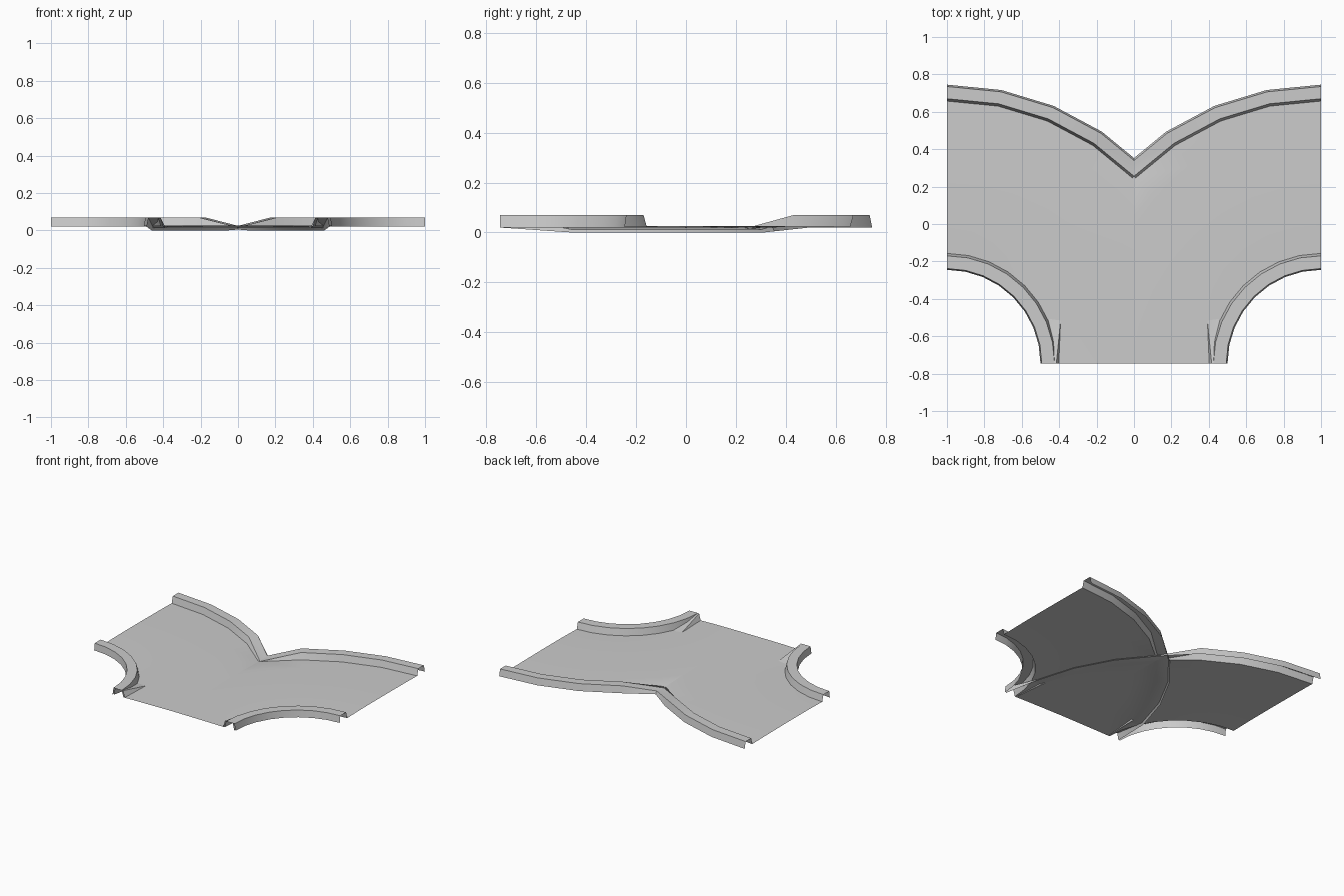
import bpy, bmesh
from math import sin, cos, radians

if "Cube" in bpy.data.objects:
    bpy.data.objects.remove(bpy.data.objects["Cube"])

CX, CY, STEPS = 1.0, -0.745, 8

# cross-section across the track as (radius, height)
INNER_CURB = [(0.50, 0.020), (0.507, 0.07), (0.575, 0.07), (0.588, 0.022)]
ROAD = [(0.72, 0.025), (0.86, 0.026), (1.00, 0.026), (1.14, 0.025), (1.27, 0.024)]
OUTER_CURB = [(1.402, 0.022), (1.415, 0.07), (1.48, 0.07), (1.49, 0.020)]
# the outer curb is squashed under the other lane where the lanes cross
SQUASHED = [0.019, 0.014, 0.012, 0.0]


def build_lane():
    bm = bmesh.new()
    rows = []
    for i in range(STEPS + 1):
        a = radians(90 * i / STEPS)
        outer = OUTER_CURB
        if 4 <= i <= 7:
            outer = [(r, z) for (r, _), z in zip(OUTER_CURB, SQUASHED)]
        rows.append([bm.verts.new((CX - r * sin(a), CY + r * cos(a), z))
                     for r, z in INNER_CURB + ROAD + outer])
    for p, q in zip(rows, rows[1:]):
        for k in range(len(p) - 1):
            bm.faces.new((p[k], p[k + 1], q[k + 1], q[k]))
    bmesh.ops.recalc_face_normals(bm, faces=bm.faces)
    # make the sheet face upward
    if sum(f.normal.z * f.calc_area() for f in bm.faces) < 0:
        bmesh.ops.reverse_faces(bm, faces=bm.faces)
    me = bpy.data.meshes.new("track_lanes")
    bm.to_mesh(me)
    bm.free()
    return me


# curved lane to the right, mirrored to make the fork
track = bpy.data.objects.new("track_lanes", build_lane())
bpy.context.collection.objects.link(track)
mirror = track.modifiers.new("Mirror", 'MIRROR')
mirror.use_mirror_merge = False
bpy.context.view_layer.objects.active = track
track.select_set(True)
bpy.ops.object.shade_smooth_by_angle(angle=radians(30))
